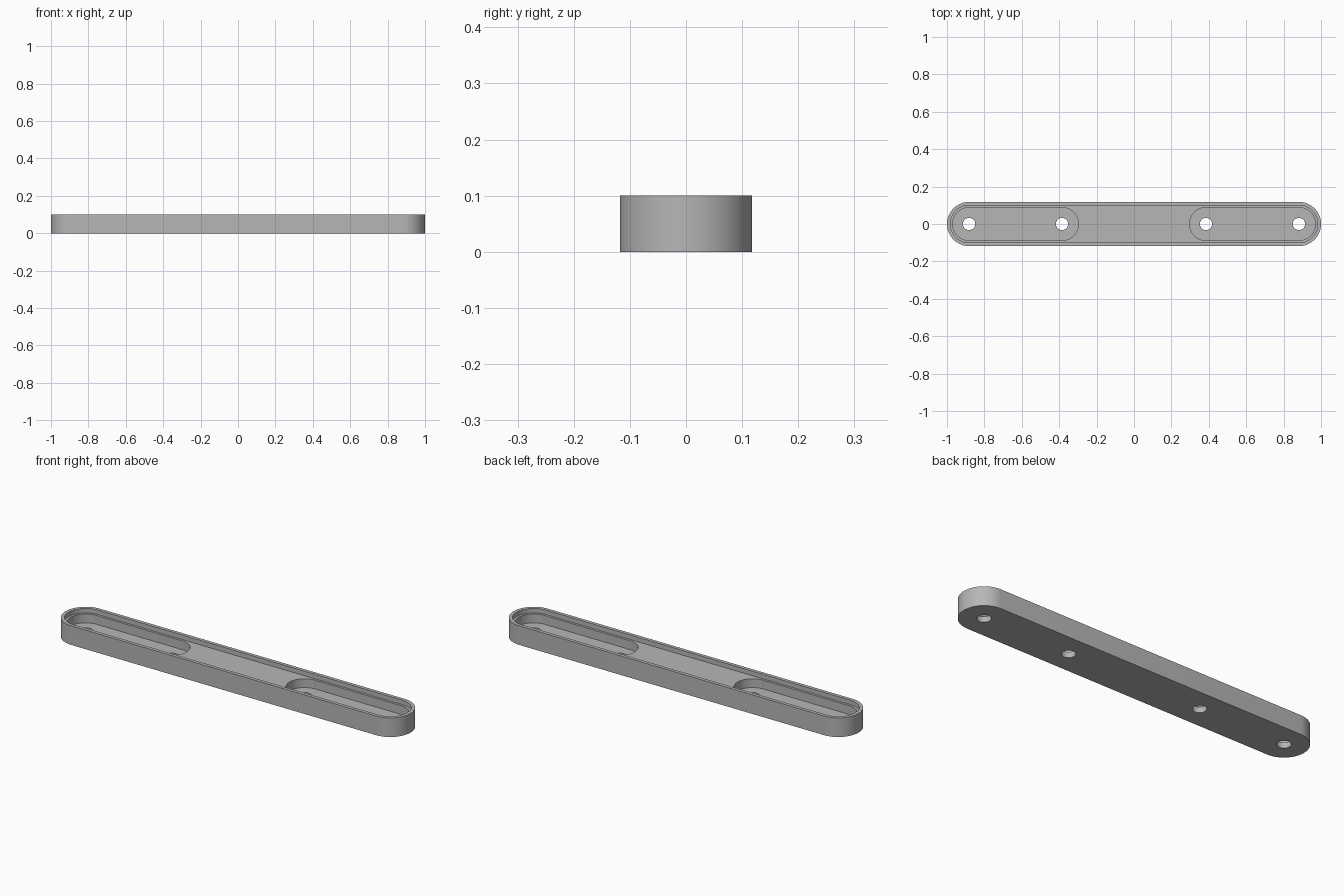
import bpy, bmesh, math

cube = bpy.data.objects.get("Cube")
if cube:
    bpy.data.objects.remove(cube)

HEIGHT, RADIUS = 0.1, 0.118
END = 1 - RADIUS            # centre of each rounded end
INNER = 0.385               # inner end centre of each pocket
RECESS_Z, FLOOR_Z = 0.076, 0.03

grey = bpy.data.materials.new("plain grey")
grey.use_nodes = True
colour = (0.47, 0.47, 0.47, 1)
grey.diffuse_color = colour
grey.node_tree.nodes["Principled BSDF"].inputs["Base Color"].default_value = colour


def slot(name, x0, x1, radius, z0, z1, steps=32):
    """Upright prism with a round-ended outline from x0 to x1."""
    bm = bmesh.new()
    outline = []
    for centre, start in ((x1, -math.pi / 2), (x0, math.pi / 2)):
        for i in range(steps + (x0 != x1)):
            a = start + math.pi * i / steps
            outline.append(bm.verts.new((centre + radius * math.cos(a), radius * math.sin(a), z0)))
    base = bm.faces.new(outline)
    top = bmesh.ops.extrude_face_region(bm, geom=[base])["geom"]
    bmesh.ops.translate(bm, vec=(0, 0, z1 - z0), verts=[v for v in top if isinstance(v, bmesh.types.BMVert)])
    bmesh.ops.recalc_face_normals(bm, faces=bm.faces)
    mesh = bpy.data.meshes.new(name)
    bm.to_mesh(mesh)
    bm.free()
    mesh.materials.append(grey)
    obj = bpy.data.objects.new(name, mesh)
    bpy.context.collection.objects.link(obj)
    return obj


# Rounded bar
body = slot("mounting_bar", -END, END, RADIUS, 0, HEIGHT)

# Shallow recess inside the rim, then two deep pockets with screw holes
cutters = [slot("recess_cutter", -END, END, 0.1, RECESS_Z, HEIGHT + 0.1)]
for side in (-1, 1):
    low, high = sorted((side * INNER, side * END))
    cutters.append(slot("pocket_cutter", low, high, 0.088, FLOOR_Z, HEIGHT + 0.05))
    for x in (low, high):
        cutters.append(slot("hole_cutter", x, x, 0.033, -0.05, HEIGHT + 0.02, 16))

bpy.context.view_layer.objects.active = body
body.select_set(True)
for cutter in cutters:
    cutter.hide_render = True
    cut = body.modifiers.new("cut", "BOOLEAN")
    cut.operation = "DIFFERENCE"
    cut.solver = "EXACT"
    cut.object = cutter
    bpy.ops.object.modifier_apply(modifier=cut.name)
    bpy.data.objects.remove(cutter)

bpy.ops.object.shade_smooth_by_angle(angle=math.radians(30))
